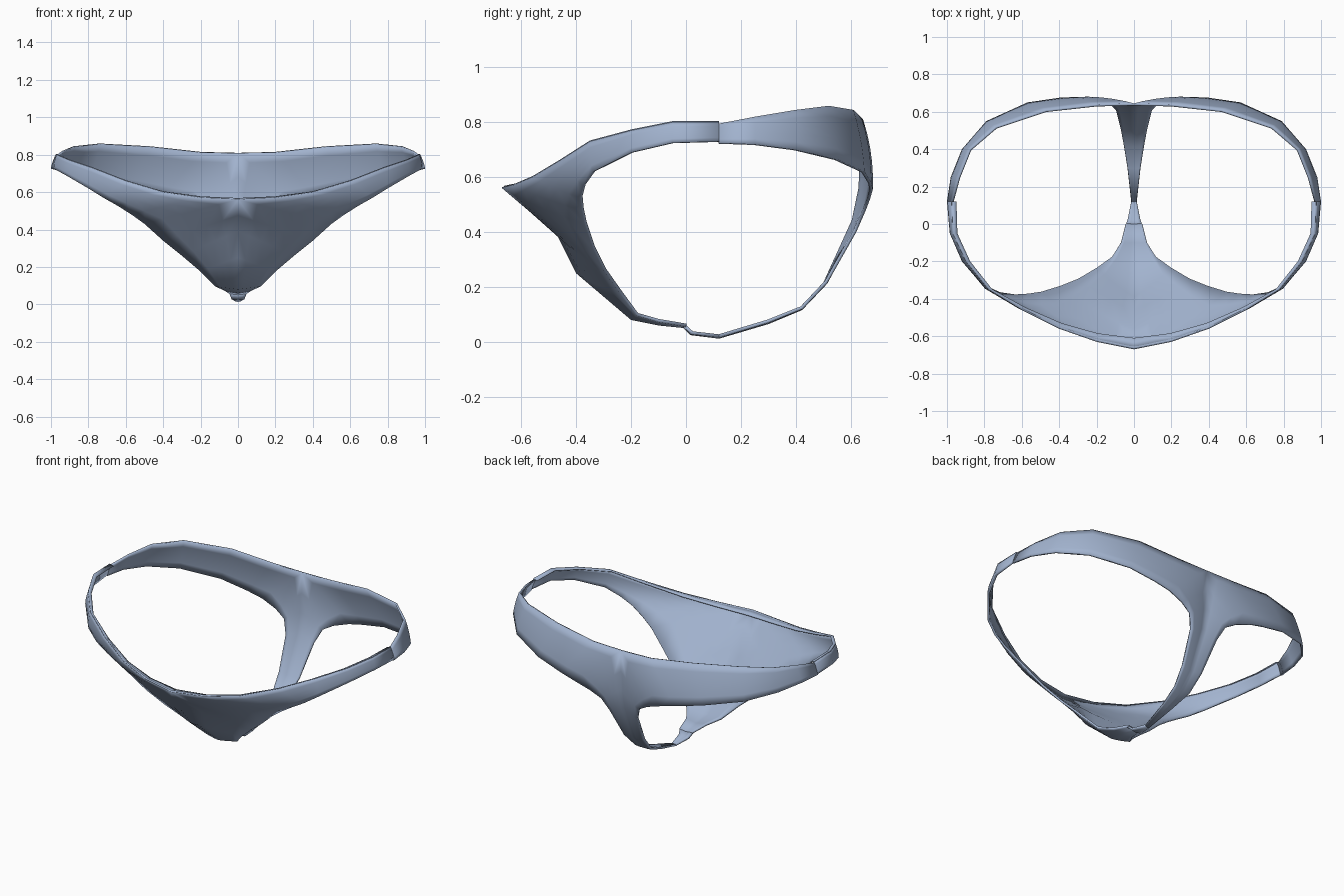
import bpy
import bmesh
from mathutils import Vector

cube = bpy.data.objects.get("Cube")
if cube:
    bpy.data.objects.remove(cube, do_unlink=True)

fabric = bpy.data.materials.new("dusty blue fabric")
fabric.use_nodes = True
colour = (0.36, 0.45, 0.62, 1)
fabric.diffuse_color = colour
fabric.node_tree.nodes["Principled BSDF"].inputs["Base Color"].default_value = colour


def panel(name, outer, inner, bow, steps=5, thickness=0.012):
    """Skin one half between two edge paths, then mirror it."""
    bm = bmesh.new()
    rows = []
    for a, b in zip(outer, inner):
        a, b = Vector(a), Vector(b)
        middle = (a + b) / 2
        out = Vector((middle.x * 0.4, middle.y, 0)).normalized()
        swell = bow * (b - a).length
        rows.append([bm.verts.new(a.lerp(b, t / steps) + out * swell * 4 * (t / steps) * (1 - t / steps))
                     for t in range(steps + 1)])
    for r, s in zip(rows, rows[1:]):
        for i in range(steps):
            bm.faces.new((r[i], r[i + 1], s[i + 1], s[i]))
    # Turn every face to the outside of the garment
    bm.normal_update()
    lean = sum(f.normal.dot(f.calc_center_median() - Vector((0, 0, 0.6))) * f.calc_area() for f in bm.faces)
    if lean < 0:
        bmesh.ops.reverse_faces(bm, faces=bm.faces[:])
    mesh = bpy.data.meshes.new(name)
    bm.to_mesh(mesh)
    bm.free()
    mesh.materials.append(fabric)
    obj = bpy.data.objects.new(name, mesh)
    bpy.context.collection.objects.link(obj)
    mirror = obj.modifiers.new("Mirror", 'MIRROR')
    mirror.use_clip = True
    mirror.merge_threshold = 0.002
    solid = obj.modifiers.new("Cloth thickness", 'SOLIDIFY')
    solid.thickness = thickness
    solid.offset = -1
    bpy.ops.object.select_all(action='DESELECT')
    obj.select_set(True)
    bpy.context.view_layer.objects.active = obj
    bpy.ops.object.shade_smooth_by_angle(angle=0.9)
    return obj


# Front: waist edge, then centre line down to the crotch
front_waist = [(0.975, 0.12, 0.80), (0.97, -0.05, 0.80), (0.90, -0.20, 0.77), (0.78, -0.35, 0.73),
               (0.60, -0.46, 0.66), (0.40, -0.56, 0.60), (0.20, -0.63, 0.57), (0, -0.67, 0.56)]
front_centre = [(0, -0.57, 0.475), (0, -0.47, 0.39), (0, -0.40, 0.25), (0, -0.20, 0.08),
                (0, -0.10, 0.06), (0, 0, 0.05)]
front_leg = [(1.0, 0.12, 0.73), (0.985, -0.05, 0.725), (0.92, -0.20, 0.69), (0.80, -0.34, 0.62),
             (0.72, -0.375, 0.57), (0.64, -0.385, 0.525), (0.57, -0.38, 0.48), (0.50, -0.37, 0.43),
             (0.40, -0.34, 0.34), (0.30, -0.30, 0.26), (0.20, -0.24, 0.175), (0.12, -0.18, 0.095),
             (0.07, -0.10, 0.072), (0.045, 0, 0.055)]
panel("front_panel", front_waist + front_centre, front_leg, 0.04)

# Back: waist edge, then centre line down the strap
back_waist = [(0.975, 0.12, 0.795), (0.94, 0.25, 0.82), (0.88, 0.40, 0.845), (0.74, 0.52, 0.86),
              (0.47, 0.61, 0.845), (0.20, 0.64, 0.815), (0, 0.645, 0.81)]
back_centre = [(0, 0.645, 0.68), (0, 0.64, 0.56), (0, 0.615, 0.44), (0, 0.51, 0.21),
               (0, 0.42, 0.115), (0, 0.30, 0.065), (0, 0.12, 0.012)]
back_leg = [(1.0, 0.12, 0.725), (0.98, 0.25, 0.72), (0.92, 0.40, 0.70), (0.79, 0.55, 0.665),
            (0.57, 0.65, 0.62), (0.40, 0.675, 0.58), (0.30, 0.68, 0.555),
            (0.20, 0.67, 0.52), (0.13, 0.655, 0.48), (0.095, 0.62, 0.40), (0.07, 0.515, 0.215),
            (0.055, 0.425, 0.12), (0.035, 0.30, 0.07), (0.015, 0.12, 0.016)]
panel("back_panel", back_waist + back_centre, back_leg, 0.03)

# Narrow gathered join between strap and front
panel("crotch_join", [(0, -0.01, 0.05), (0, 0.015, 0.025), (0, 0.12, 0.012)],
      [(0.045, -0.01, 0.055), (0.035, 0.02, 0.028), (0.015, 0.12, 0.016)], 0, steps=2)

# Folded hem inside the front waist edge
hem = [(x * 0.975, y + 0.06 * max(0, 0.8 - x) / 0.8, z - 0.01) for x, y, z in front_waist]
panel("front_hem", front_waist, hem, 0, steps=1, thickness=0.004)
